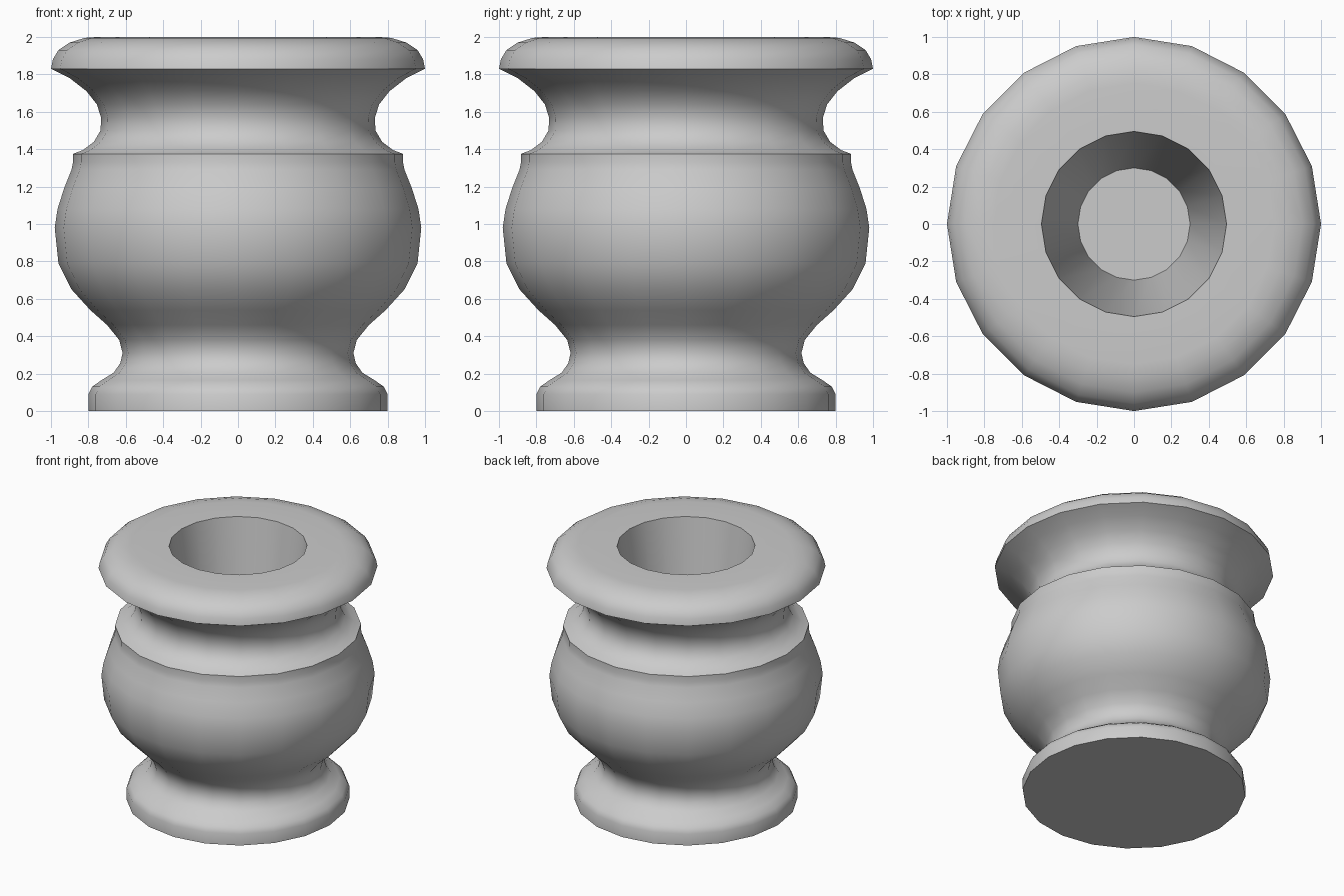
import bpy, bmesh, math

if "Cube" in bpy.data.objects:
    bpy.data.objects.remove(bpy.data.objects["Cube"])

SIDES = 20

# Half profile (radius, height): foot, waist, belly, ledge, neck, rim, hollow
PROFILE = [
    (0.80, 0.00), (0.80, 0.09), (0.78, 0.13), (0.73, 0.165), (0.665, 0.205),
    (0.63, 0.255), (0.617, 0.31), (0.635, 0.38), (0.70, 0.46), (0.79, 0.54),
    (0.89, 0.65), (0.96, 0.79), (0.98, 0.98), (0.965, 1.08), (0.93, 1.19),
    (0.89, 1.29), (0.882, 1.33), (0.882, 1.375), (0.83, 1.395), (0.77, 1.44),
    (0.735, 1.50), (0.732, 1.57), (0.755, 1.64), (0.81, 1.71), (0.90, 1.78),
    (1.00, 1.83), (0.99, 1.88), (0.96, 1.93), (0.90, 1.97), (0.82, 1.995),
    (0.75, 2.00), (0.495, 2.00), (0.30, 0.60),
]


def lathe(name, profile, sides):
    bm = bmesh.new()
    rings = []
    for r, z in profile:
        rings.append([bm.verts.new((r * math.cos(2 * math.pi * i / sides),
                                    r * math.sin(2 * math.pi * i / sides), z))
                      for i in range(sides)])
    for a, b in zip(rings, rings[1:]):
        for i in range(sides):
            j = (i + 1) % sides
            bm.faces.new((a[i], a[j], b[j], b[i]))
    # Close the underside and the floor of the hollow
    bm.faces.new(rings[0][::-1])
    bm.faces.new(rings[-1])
    bmesh.ops.recalc_face_normals(bm, faces=bm.faces)
    mesh = bpy.data.meshes.new(name)
    bm.to_mesh(mesh)
    bm.free()
    obj = bpy.data.objects.new(name, mesh)
    bpy.context.collection.objects.link(obj)
    return obj


# Turned urn
urn = lathe("urn", PROFILE, SIDES)
bpy.context.view_layer.objects.active = urn
urn.select_set(True)
bpy.ops.object.shade_smooth_by_angle(angle=math.radians(45))
